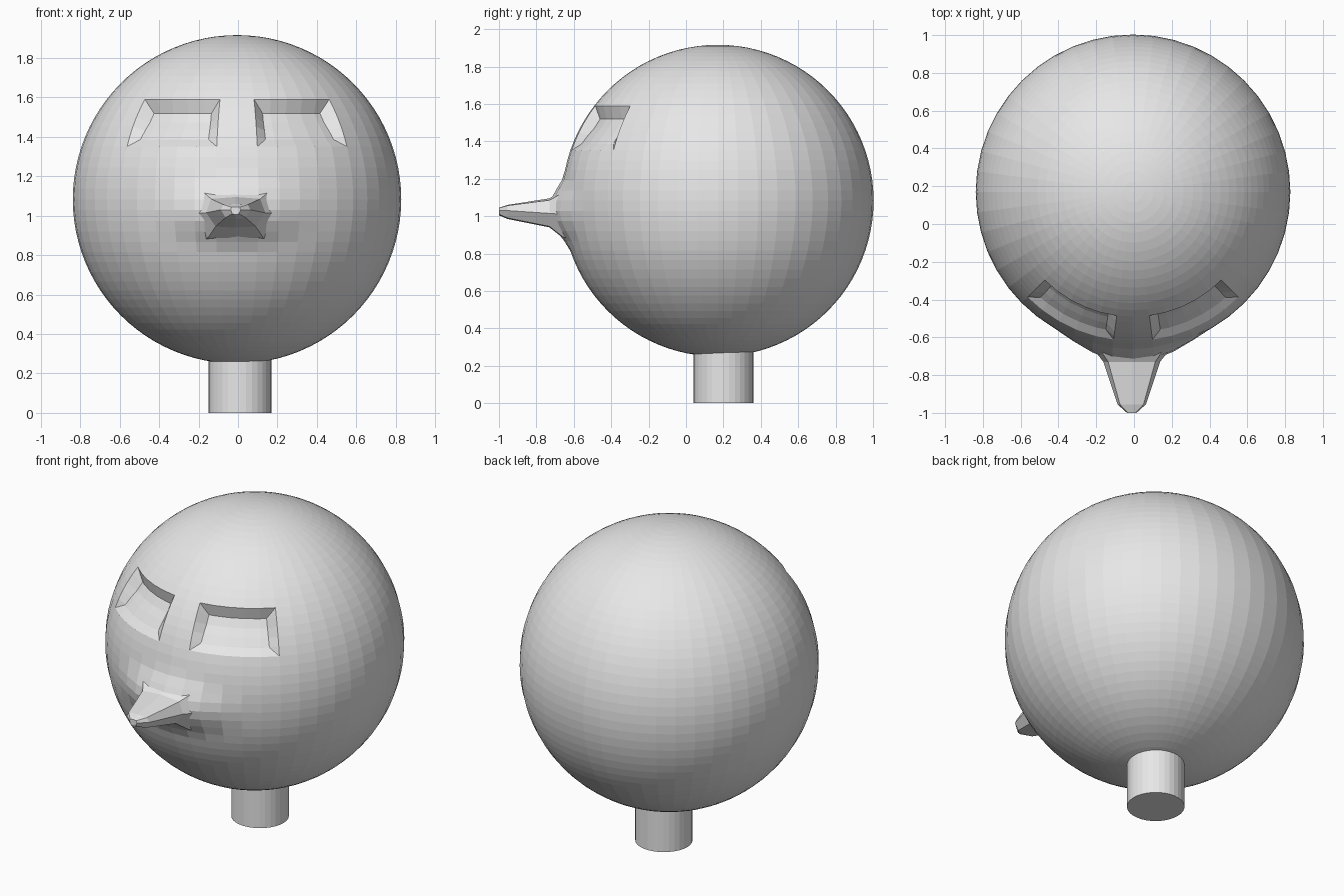
import bpy, bmesh, math
from mathutils import Vector

cube = bpy.data.objects.get("Cube")
if cube:
    bpy.data.objects.remove(cube, do_unlink=True)

grey = bpy.data.materials.new("plain grey")
grey.use_nodes = True
grey.diffuse_color = (0.8, 0.8, 0.8, 1)
grey.node_tree.nodes["Principled BSDF"].inputs["Base Color"].default_value = (0.8, 0.8, 0.8, 1)

CENTER = Vector((-0.005, 0.17, 1.083))
RADIUS = 0.833
SEGMENTS = 48


def add_object(name, bm):
    bmesh.ops.recalc_face_normals(bm, faces=bm.faces)
    mesh = bpy.data.meshes.new(name)
    bm.to_mesh(mesh)
    bm.free()
    mesh.materials.append(grey)
    obj = bpy.data.objects.new(name, mesh)
    bpy.context.collection.objects.link(obj)
    return obj


def angles(point):
    """Azimuth from the front and elevation, in degrees."""
    d = point - CENTER
    return (math.degrees(math.atan2(d.x, -d.y)),
            math.degrees(math.asin(max(-1, min(1, d.z / d.length)))))


# Head: a faceted ball
bm = bmesh.new()
bmesh.ops.create_uvsphere(bm, u_segments=SEGMENTS, v_segments=SEGMENTS, radius=RADIUS)
bmesh.ops.translate(bm, verts=bm.verts, vec=CENTER)

# Eye sockets: sharp under the brow, fading out towards the cheek
for side in (-1, 1):
    socket = []
    for f in bm.faces:
        azimuth, elevation = angles(f.calc_center_median())
        if 7.5 < azimuth * side < 45 and 18.7 < elevation < 37.5:
            socket.append(f)
    bmesh.ops.inset_region(bm, faces=socket, thickness=0.05, use_even_offset=True)
    for v in {v for f in socket for v in f.verts}:
        outward = (v.co - CENTER).normalized()
        fade = max(0, min(1, (v.co.z - 1.34) / 0.16))
        v.co -= outward * (0.015 + 0.04 * fade)

# Muzzle: the ball swells forward around the beak
for v in bm.verts:
    if v.co.y < 0:
        d2 = ((v.co.x + 0.015) / 0.45) ** 2 + ((v.co.z - 1.02) / 0.21) ** 2
        if d2 < 1:
            v.co.y -= 0.075 * (1 - d2) ** 2
add_object("head", bm)

# Beak: eight-sided rings (depth, half width, top, ridge, bottom) ending in a blunt tip
bm = bmesh.new()
rings = []
for y, w, top, ridge, low in ((-0.60, 0.24, 1.17, 1.01, 0.87),
                              (-0.66, 0.205, 1.14, 1.01, 0.89),
                              (-0.73, 0.15, 1.095, 1.015, 0.945),
                              (-0.955, 0.075, 1.06, 1.03, 0.99),
                              (-1.0, 0.025, 1.045, 1.03, 1.01)):
    shape = ((1, ridge), (0.83, top - 0.12 * (top - ridge)), (0, top),
             (-0.83, top - 0.12 * (top - ridge)), (-1, ridge),
             (-0.68, low), (0, low - 0.005), (0.68, low))
    rings.append([bm.verts.new((s * w - 0.012, y, z)) for s, z in shape])
for a, b in zip(rings, rings[1:]):
    for i in range(len(a)):
        j = (i + 1) % len(a)
        bm.faces.new((a[i], a[j], b[j], b[i]))
bm.faces.new(rings[0])
bm.faces.new(rings[-1])
add_object("beak", bm)

# Neck: a short post under the head
bm = bmesh.new()
bmesh.ops.create_cone(bm, cap_ends=True, segments=32, radius1=0.16, radius2=0.16, depth=0.3)
bmesh.ops.translate(bm, verts=bm.verts, vec=(0.01, 0.2, 0.15))
add_object("neck", bm)
